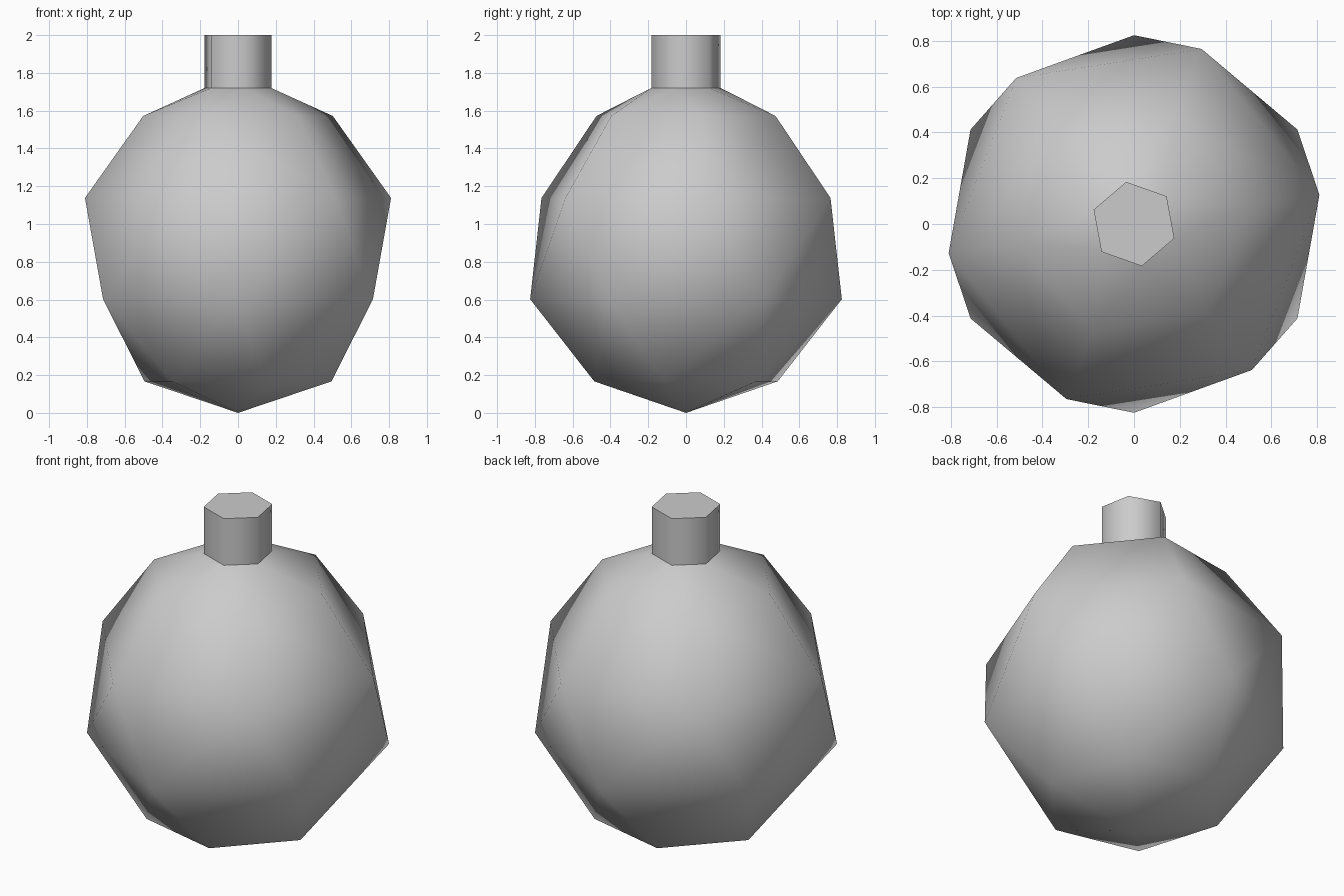
import bpy
import bmesh
from math import cos, sin, radians

cube = bpy.data.objects.get("Cube")
if cube:
    bpy.data.objects.remove(cube, do_unlink=True)

grey = bpy.data.materials.new("plain grey")
grey.use_nodes = True
colour = (0.6, 0.6, 0.6, 1)
grey.diffuse_color = colour
grey.node_tree.nodes["Principled BSDF"].inputs["Base Color"].default_value = colour


def add_ring(bm, height, radius, turn):
    """Six points around the axis, turned by an angle in degrees."""
    angles = [radians(turn + 60 * i) for i in range(6)]
    return [bm.verts.new((radius * cos(a), radius * sin(a), height)) for a in angles]


def finish(name, bm, sharp_angle):
    bmesh.ops.recalc_face_normals(bm, faces=bm.faces)
    mesh = bpy.data.meshes.new(name)
    bm.to_mesh(mesh)
    bm.free()
    mesh.materials.append(grey)
    obj = bpy.data.objects.new(name, mesh)
    bpy.context.collection.objects.link(obj)
    bpy.ops.object.select_all(action='DESELECT')
    obj.select_set(True)
    bpy.context.view_layer.objects.active = obj
    bpy.ops.object.shade_smooth_by_angle(angle=radians(sharp_angle))


NECK_BASE, NECK_TOP, NECK_RADIUS, NECK_TURN = 1.72, 2.0, 0.187, 40.5

# Round body: twisted six-sided rings wrapped in a faceted skin
bm = bmesh.new()
bm.verts.new((0, 0, 0))
for height, radius, turn in [(0.167, 0.508, -13), (0.602, 0.825, 30),
                             (1.138, 0.82, 8.9), (1.572, 0.508, 8.9),
                             (NECK_BASE, NECK_RADIUS, NECK_TURN)]:
    add_ring(bm, height, radius, turn)
bmesh.ops.convex_hull(bm, input=bm.verts)
# Open the top where the neck stands
lid = [f for f in bm.faces if all(v.co.z > NECK_BASE - 0.01 for v in f.verts)]
bmesh.ops.delete(bm, geom=lid, context='FACES')
finish("body", bm, 180)

# Hexagonal neck with a flat closed top
bm = bmesh.new()
low = add_ring(bm, NECK_BASE, NECK_RADIUS, NECK_TURN)
high = add_ring(bm, NECK_TOP, NECK_RADIUS, NECK_TURN)
for i in range(6):
    j = (i + 1) % 6
    bm.faces.new((low[i], low[j], high[j], high[i]))
bm.faces.new(high)
finish("neck", bm, 70)
